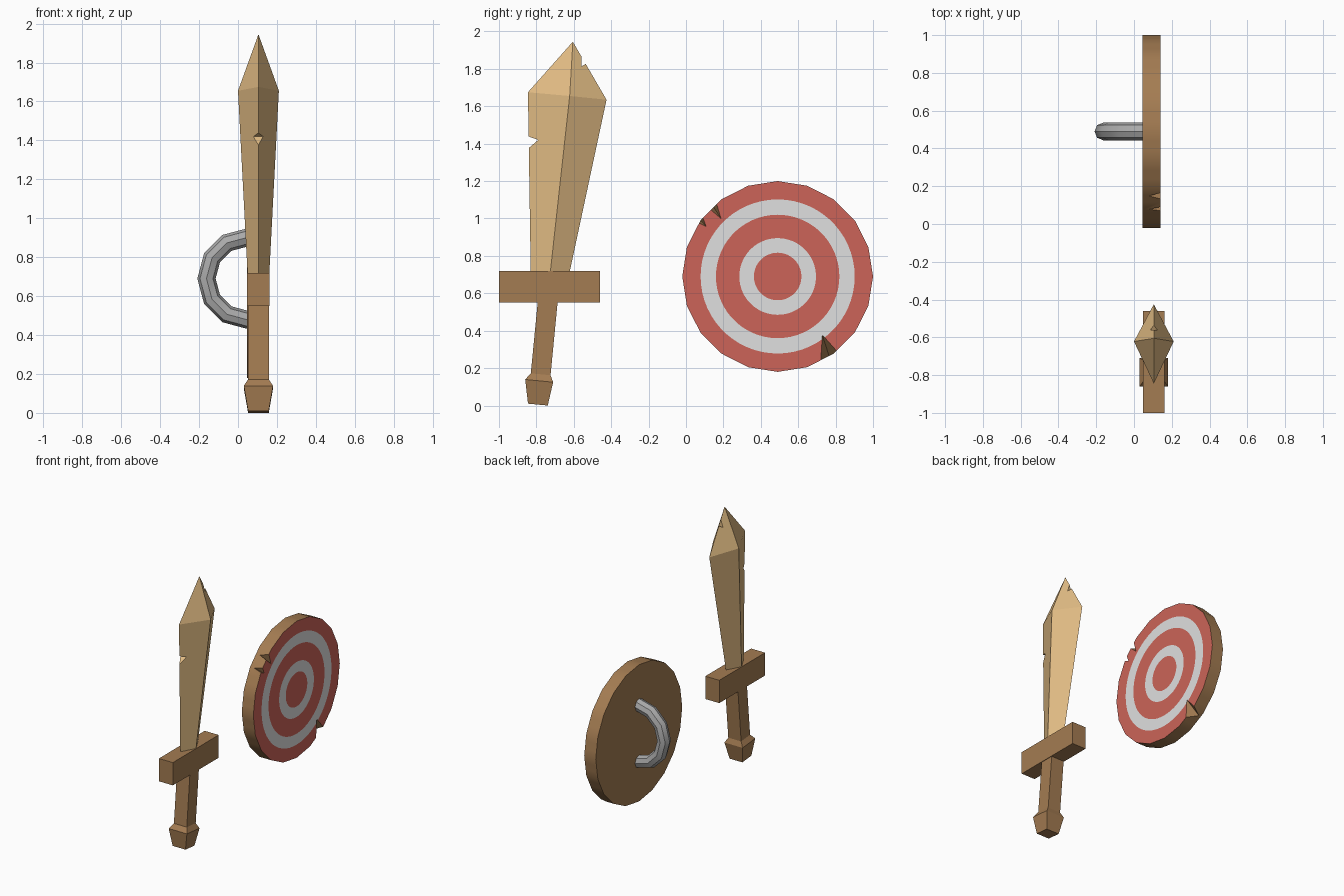
import bpy, bmesh, math
from mathutils import Vector

if "Cube" in bpy.data.objects:
    bpy.data.objects.remove(bpy.data.objects["Cube"])


def material(name, r, g, b):
    m = bpy.data.materials.new(name)
    lin = [((c / 255 + 0.055) / 1.055) ** 2.4 for c in (r, g, b)]
    m.diffuse_color = (*lin, 1)
    m.use_nodes = True
    m.node_tree.nodes["Principled BSDF"].inputs["Base Color"].default_value = m.diffuse_color
    return m


BLADE = material("pale wood", 226, 188, 132)
WOOD = material("brown wood", 164, 124, 82)
RED = material("red paint", 204, 100, 88)
WHITE = material("white paint", 224, 224, 224)
METAL = material("grey metal", 170, 170, 170)


def finish(name, bm, *mats, smooth=False):
    bmesh.ops.recalc_face_normals(bm, faces=bm.faces)
    me = bpy.data.meshes.new(name)
    bm.to_mesh(me)
    bm.free()
    for m in mats:
        me.materials.append(m)
    ob = bpy.data.objects.new(name, me)
    bpy.context.collection.objects.link(ob)
    if smooth:
        activate(ob)
        bpy.ops.object.shade_smooth_by_angle(angle=math.radians(40))
    return ob


def activate(ob):
    bpy.ops.object.select_all(action='DESELECT')
    ob.select_set(True)
    bpy.context.view_layer.objects.active = ob


def bridge(bm, a, b, index=0):
    """Join two equal vertex loops with quads."""
    n = len(a)
    for i in range(n):
        f = bm.faces.new((a[i], a[(i + 1) % n], b[(i + 1) % n], b[i]))
        f.material_index = index


def loft(bm, rings):
    loops = [[bm.verts.new(p) for p in r] for r in rings]
    for a, b in zip(loops, loops[1:]):
        bridge(bm, a, b)
    bm.faces.new(loops[0])
    return loops[-1]


def cut(target, points, mat):
    """Subtract the convex hull of the points."""
    bm = bmesh.new()
    for p in points:
        bm.verts.new(p)
    bmesh.ops.convex_hull(bm, input=bm.verts)
    cutter = finish("cutter", bm, mat)
    cutter.hide_render = True
    mod = target.modifiers.new("notch", 'BOOLEAN')
    mod.operation = 'DIFFERENCE'
    mod.solver = 'EXACT'
    mod.object = cutter
    activate(target)
    bpy.ops.object.modifier_apply(modifier=mod.name)
    bpy.data.objects.remove(cutter)


CX = 0.105  # sword centre in x

# Blade: diamond section, leaning slightly towards +y
bm = bmesh.new()


def diamond(left, ridge, right, half):
    return [(CX, *left), (CX + half, *ridge), (CX, *right), (CX - half, *ridge)]


top = loft(bm, [diamond((-0.83, 0.70), (-0.727, 0.70), (-0.625, 0.70), 0.055),
                diamond((-0.845, 1.675), (-0.622, 1.655), (-0.425, 1.635), 0.105)])
tip = bm.verts.new((CX, -0.605, 1.945))
for i in range(4):
    bm.faces.new((top[i], top[(i + 1) % 4], tip))
blade = finish("sword_blade", bm, BLADE)

# Nicks in both blade edges
nicks = [[(-0.86, 1.445), (-0.79, 1.42), (-0.86, 1.36)],
         [(-0.56, 1.92), (-0.56, 1.812), (-0.48, 1.86), (-0.48, 1.92)]]
for nick in nicks:
    cut(blade, [(x, y, z) for x in (CX - 0.2, CX + 0.2) for y, z in nick], BLADE)

# Guard
bm = bmesh.new()
bmesh.ops.create_cube(bm, size=1)
for v in bm.verts:
    v.co = Vector((CX + v.co.x * 0.115, -0.73 + v.co.y * 0.54, 0.635 + v.co.z * 0.17))
finish("sword_guard", bm, WOOD)

# Grip and pommel: square sections along the leaning axis
bm = bmesh.new()
lean = math.radians(5.5)
rings = []
for cy, cz, h in ((-0.792, 0.005, 0.053), (-0.785, 0.132, 0.075),
                  (-0.777, 0.167, 0.053), (-0.735, 0.60, 0.053)):
    rings.append([(CX + sx * h, cy + sy * h * math.cos(lean), cz - sy * h * math.sin(lean))
                  for sx, sy in ((-1, -1), (1, -1), (1, 1), (-1, 1))])
bm.faces.new(loft(bm, rings))
finish("sword_grip", bm, WOOD)

# Shield: 20-sided disc whose front face is divided into painted rings
SY, SZ, R, BACK, FRONT = 0.49, 0.69, 0.51, 0.045, 0.14
N = 60


def circle(bm, x, radius, faceted=False):
    loop = []
    for i in range(N):
        a = math.radians(i * 360 / N)
        r = radius
        if faceted:
            r *= math.cos(math.pi / 20) / math.cos(a % (math.pi / 10) - math.pi / 20)
        loop.append(bm.verts.new((x, SY + r * math.sin(a), SZ + r * math.cos(a))))
    return loop


bm = bmesh.new()
back = circle(bm, BACK, R, True)
bm.faces.new(back)
outer = circle(bm, FRONT, R, True)
bridge(bm, back, outer)
for k, radius in enumerate((0.412, 0.33, 0.205, 0.127)):
    inner = circle(bm, FRONT, radius)
    bridge(bm, outer, inner, 1 + k % 2)
    outer = inner
bm.faces.new(outer).material_index = 1
shield = finish("shield", bm, WOOD, RED, WHITE)

# Chips in the shield rim: (inner point, two rim points), shallower to the back
chips = [((0.19, 0.995), (0.115, 1.06), (0.16, 1.095)),
         ((0.11, 0.955), (0.05, 0.985), (0.085, 1.02)),
         ((0.727, 0.384), (0.718, 0.235), (0.815, 0.285))]
for inner, p, q in chips:
    mid = ((p[0] + q[0]) / 2, (p[1] + q[1]) / 2)
    cut(shield, [(FRONT + 0.004, *inner), (FRONT + 0.004, *p),
                 (FRONT + 0.004, *q), (BACK + 0.015, *mid)], WOOD)
activate(shield)
bpy.ops.object.shade_smooth_by_angle(angle=math.radians(30))

# Shield handle: half ring of tube on the back
bm = bmesh.new()
ring = [bm.verts.new((0.05, SY + 0.047 * math.sin(i * math.pi / 4),
                      SZ + 0.212 + 0.047 * math.cos(i * math.pi / 4))) for i in range(8)]
edges = [bm.edges.new((ring[i], ring[(i + 1) % 8])) for i in range(8)]
bmesh.ops.spin(bm, geom=ring + edges, cent=(0.05, SY, SZ), axis=(0, -1, 0),
               angle=math.pi, steps=6)
handle = finish("shield_handle", bm, METAL, smooth=True)
for v in handle.data.vertices:
    assert v.co.x < 0.1  # the handle must lie behind the shield
for p in handle.data.polygons:
    p.use_smooth = True
